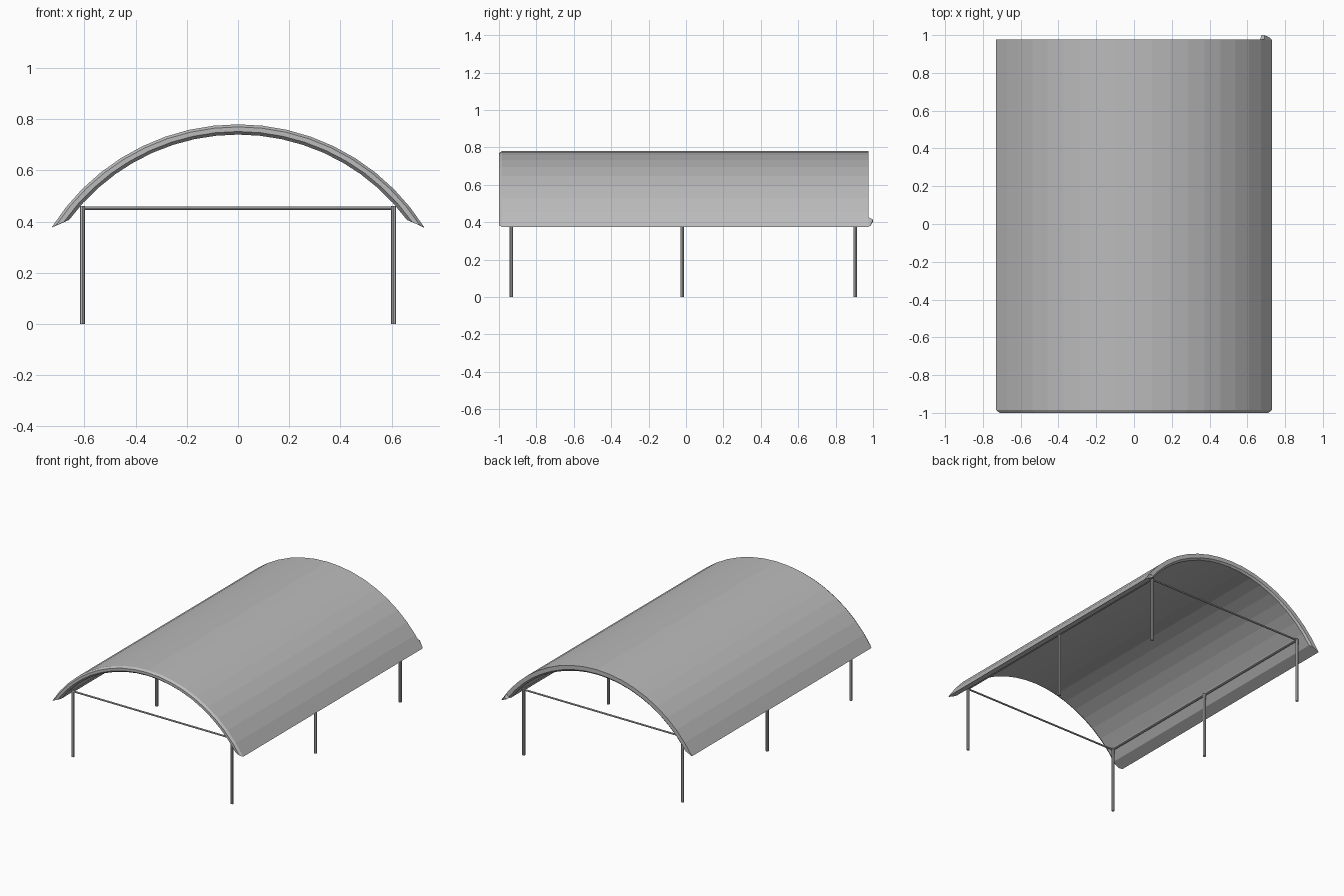
import bpy, bmesh, math
from mathutils import Vector

cube = bpy.data.objects.get("Cube")
if cube:
    bpy.data.objects.remove(cube)

grey = bpy.data.materials.new("plain grey")
grey.use_nodes = True
GREY = (0.5, 0.5, 0.5, 1)
grey.diffuse_color = GREY
grey.node_tree.nodes["Principled BSDF"].inputs["Base Color"].default_value = GREY


def finish(name, bm):
    bmesh.ops.recalc_face_normals(bm, faces=bm.faces)
    mesh = bpy.data.meshes.new(name)
    bm.to_mesh(mesh)
    bm.free()
    obj = bpy.data.objects.new(name, mesh)
    mesh.materials.append(grey)
    bpy.context.collection.objects.link(obj)
    return obj


def rod(name, a, b, radius, sides=8):
    a, b = Vector(a), Vector(b)
    bm = bmesh.new()
    bmesh.ops.create_cone(bm, cap_ends=True, segments=sides, radius1=radius,
                          radius2=radius, depth=(b - a).length)
    obj = finish(name, bm)
    obj.location = (a + b) / 2
    obj.rotation_mode = "QUATERNION"
    obj.rotation_quaternion = (b - a).to_track_quat("Z", "Y")
    return obj


# Vaulted roof: a faceted arc swept along y, with chamfered end rims
CENTRE_Z, OUTER, INNER = -0.08, 0.86, 0.82
SEGMENTS = 18
OUT_SPAN, IN_SPAN = math.radians(58), math.radians(53.6)
# section loop as (y, how far from inner to outer surface)
section = [(-0.985, 1), (-1.0, 0.75), (-1.0, 0.3), (-0.985, 0),
           (0.965, 0), (0.977, 0.3), (0.977, 1)]
bm = bmesh.new()
rings = []
for i in range(SEGMENTS + 1):
    t = 2 * i / SEGMENTS - 1
    ring = []
    for y, f in section:
        r = INNER + (OUTER - INNER) * f
        a = t * (IN_SPAN + (OUT_SPAN - IN_SPAN) * f)
        ring.append(bm.verts.new((r * math.sin(a), y, CENTRE_Z + r * math.cos(a))))
    rings.append(ring)
n = len(section)
for p, q in zip(rings, rings[1:]):
    for k in range(n):
        m = (k + 1) % n
        bm.faces.new((p[k], p[m], q[m], q[k]))
bm.faces.new(rings[0])
bm.faces.new(rings[-1])
finish("vaulted_roof", bm)

# Small wedge on the back left eave corner
bm = bmesh.new()
bmesh.ops.create_cube(bm, size=1)
bmesh.ops.delete(bm, geom=bm.verts[:], context="VERTS")
base = [bm.verts.new(v) for v in ((0.725, 0.97, 0.377), (0.665, 0.97, 0.408), (0.69, 0.97, 0.43))]
tip = [bm.verts.new(v) for v in ((0.722, 0.985, 0.379), (0.675, 1.0, 0.403), (0.69, 1.0, 0.415))]
bm.faces.new(base)
bm.faces.new(tip)
for k in range(3):
    m = (k + 1) % 3
    bm.faces.new((base[k], base[m], tip[m], tip[k]))
finish("eave_wedge", bm)

# Posts and the frame of tie bars
POST_X, BAR_Z = 0.608, 0.452
FRONT, MIDDLE, BACK = -0.935, -0.02, 0.905
for side, x in (("left", POST_X), ("right", -POST_X)):
    for place, y in (("front", FRONT), ("middle", MIDDLE), ("back", BACK)):
        rod(f"{place}_{side}_post", (x, y, 0), (x, y, 0.46), 0.01)
    rod(f"{side}_side_bar", (x, FRONT, BAR_Z), (x, BACK, BAR_Z), 0.006)
for place, y in (("front", FRONT), ("back", BACK)):
    rod(f"{place}_tie_bar", (-POST_X, y, BAR_Z), (POST_X, y, BAR_Z), 0.006)
